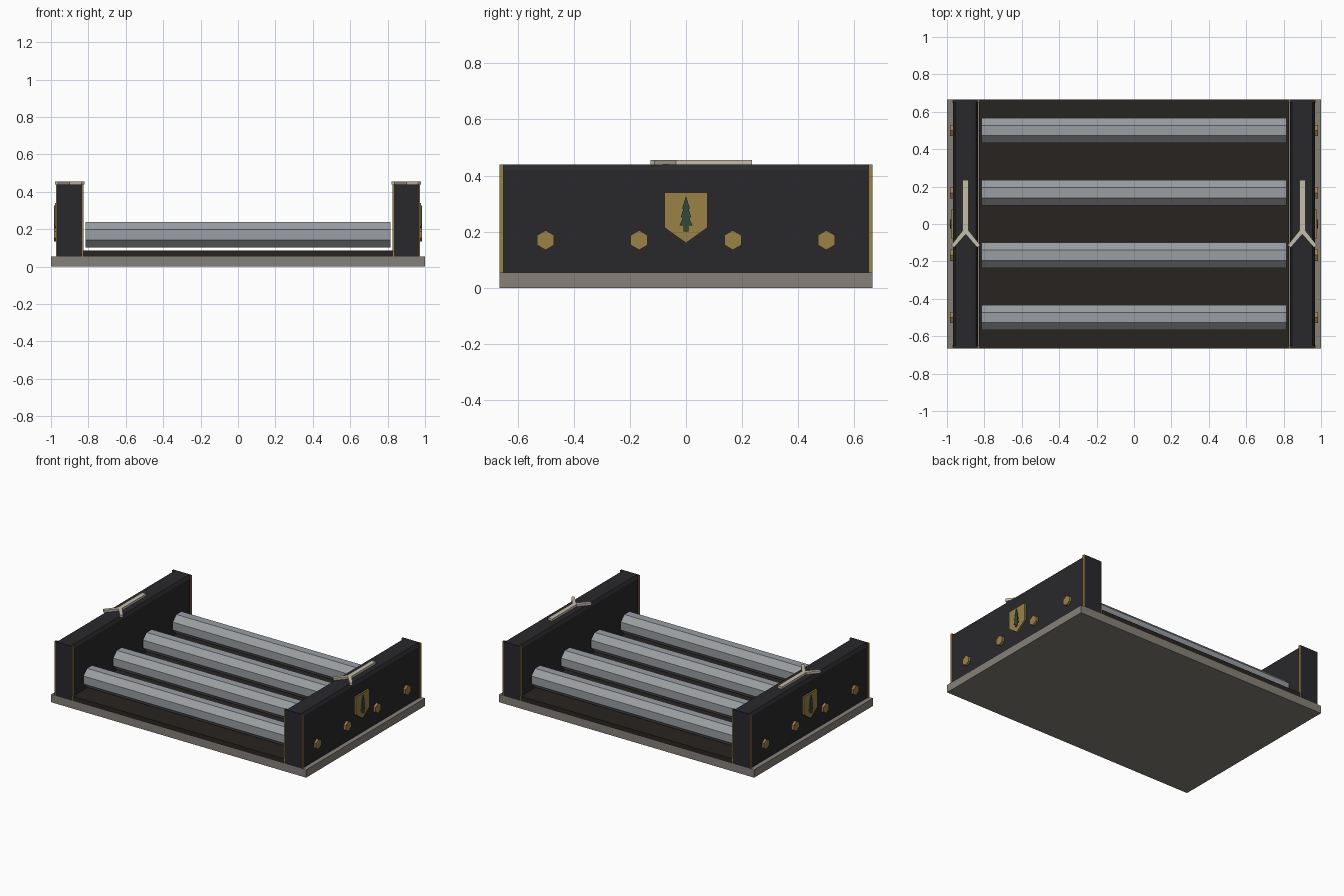
import bpy, bmesh, math
from mathutils import Matrix

if "Cube" in bpy.data.objects:
    bpy.data.objects.remove(bpy.data.objects["Cube"])


def mat(name, r, g, b):
    m = bpy.data.materials.new(name)
    m.diffuse_color = (r, g, b, 1)
    m.use_nodes = True
    m.node_tree.nodes["Principled BSDF"].inputs["Base Color"].default_value = m.diffuse_color
    return m


STONE = mat("stone", 0.24, 0.22, 0.19)
BED = mat("dark_wood", 0.022, 0.017, 0.014)
IRON = mat("dark_iron", 0.022, 0.022, 0.025)
BRASS = mat("brass", 0.33, 0.22, 0.06)
STEEL = mat("steel", 0.32, 0.34, 0.36)
BONE = mat("bone", 0.55, 0.51, 0.40)
GREEN = mat("pine_green", 0.03, 0.07, 0.045)


def finish(bm, name, material):
    bmesh.ops.recalc_face_normals(bm, faces=bm.faces)
    me = bpy.data.meshes.new(name)
    bm.to_mesh(me)
    bm.free()
    me.materials.append(material)
    ob = bpy.data.objects.new(name, me)
    bpy.context.collection.objects.link(ob)
    return ob


def prism(name, outline, axis, lo, hi, material):
    """Extrude a 2D outline along x, y or z between lo and hi."""
    place = {"x": lambda a, b, t: (t, a, b),
             "y": lambda a, b, t: (a, t, b),
             "z": lambda a, b, t: (a, b, t)}[axis]
    bm = bmesh.new()
    low = [bm.verts.new(place(a, b, lo)) for a, b in outline]
    high = [bm.verts.new(place(a, b, hi)) for a, b in outline]
    bm.faces.new(low)
    bm.faces.new(high)
    n = len(outline)
    for i in range(n):
        j = (i + 1) % n
        bm.faces.new((low[i], low[j], high[j], high[i]))
    return finish(bm, name, material)


def box(name, x0, x1, y0, y1, z0, z1, material):
    return prism(name, [(x0, y0), (x1, y0), (x1, y1), (x0, y1)], "z", z0, z1, material)


def ngon(n, r, cy, cz, start):
    return [(cy + r * math.cos(start + i * math.tau / n),
             cz + r * math.sin(start + i * math.tau / n)) for i in range(n)]


def mirrored(ob):
    """Copy a right-hand part to the left side."""
    me = ob.data.copy()
    me.transform(Matrix.Scale(-1, 4, (1, 0, 0)))
    me.flip_normals()
    twin = bpy.data.objects.new(ob.name + "_left", me)
    bpy.context.collection.objects.link(twin)


ROWS = (-0.5, -0.167, 0.167, 0.5)
AXIS_Z = 0.17

# Base slab and roller bed
box("base_slab", -1, 1, -0.665, 0.665, 0, 0.055, STONE)
box("roller_bed", -0.83, 0.83, -0.665, 0.665, 0.055, 0.087, BED)

# Octagonal rollers
for i, y in enumerate(ROWS):
    prism(f"roller_{i + 1}", ngon(8, 0.073, y, AXIS_Z, math.pi / 8), "x", -0.815, 0.815, STEEL)

side = []

# Side wall with chamfered top edges
wall = [(0.833, 0.055), (0.967, 0.055), (0.967, 0.42), (0.955, 0.44), (0.845, 0.44), (0.833, 0.42)]
side.append(prism("side_wall", wall, "y", -0.65, 0.65, IRON))

# End plates with brass corner strips
for label, y0, y1 in (("front", -0.665, -0.65), ("back", 0.65, 0.665)):
    side.append(box(f"{label}_end_plate", 0.833, 0.967, y0, y1, 0.055, 0.44, IRON))
    side.append(box(f"{label}_outer_strip", 0.967, 0.973, y0, y1, 0.055, 0.44, BRASS))
    side.append(box(f"{label}_inner_strip", 0.827, 0.833, y0, y1, 0.055, 0.44, BRASS))

# Hexagonal bolts in line with the rollers
for i, y in enumerate(ROWS):
    side.append(prism(f"bolt_{i + 1}", ngon(6, 0.035, y, AXIS_Z, math.pi / 2), "x", 0.96, 0.984, BRASS))

# Shield plate with pine relief
shield = [(-0.077, 0.34), (-0.077, 0.215), (0, 0.16), (0.077, 0.215), (0.077, 0.34)]
side.append(prism("shield_plate", shield, "x", 0.96, 0.978, BRASS))
half = [(0.009, 0.2), (0.009, 0.222), (0.023, 0.222), (0.011, 0.25), (0.019, 0.25),
        (0.009, 0.283), (0.014, 0.283)]
pine = half + [(0, 0.326)] + [(-y, z) for y, z in reversed(half)]
side.append(prism("pine_relief", pine, "x", 0.97, 0.984, GREEN))

# Forked ornament on the wall top
fork_half = [(0.016, 0.235), (0.016, -0.035), (0.078, -0.113), (0.062, -0.126)]
fork = [(0.9 + x, y) for x, y in fork_half] + [(0.9, -0.055)]
fork += [(0.9 - x, y) for x, y in reversed(fork_half)]
side.append(prism("forked_ornament", fork, "z", 0.438, 0.456, BONE))

for ob in side:
    mirrored(ob)
